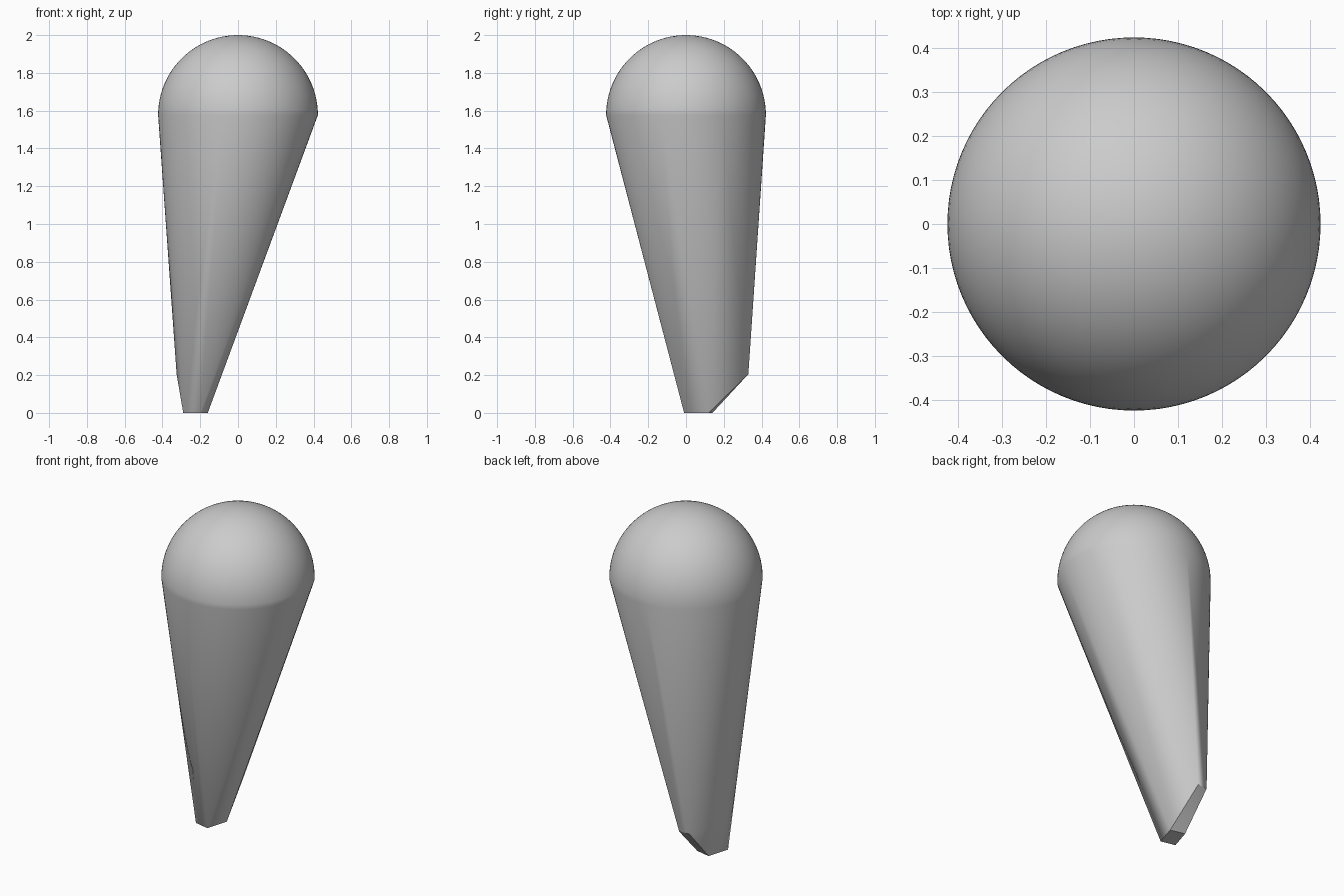
import bpy, bmesh, math

cube = bpy.data.objects.get("Cube")
if cube:
    bpy.data.objects.remove(cube, do_unlink=True)

RADIUS = 0.423
CENTRE_Z = 2 - RADIUS
SEGMENTS, RINGS = 96, 24

grey = bpy.data.materials.new("plain_grey")
grey.use_nodes = True
colour = (0.6, 0.6, 0.6, 1)
grey.diffuse_color = colour
grey.node_tree.nodes["Principled BSDF"].inputs["Base Color"].default_value = colour

bm = bmesh.new()

# Domed head: rings of a hemisphere
for ring in range(RINGS):
    lift = math.pi / 2 * ring / RINGS
    r, z = RADIUS * math.cos(lift), CENTRE_Z + RADIUS * math.sin(lift)
    for i in range(SEGMENTS):
        a = math.tau * i / SEGMENTS
        bm.verts.new((r * math.cos(a), r * math.sin(a), z))
bm.verts.new((0, 0, 2))

# Small foot on the ground, and the shoulder above its slanted back
foot = [(-0.20, -0.01), (-0.16, 0.12), (-0.25, 0.14), (-0.29, 0.01)]
shoulder = [(-0.325, 0.10), (-0.25, 0.325), (-0.185, 0.33)]
for corners, z in ((foot, 0), (shoulder, 0.205)):
    for x, y in corners:
        bm.verts.new((x, y, z))

# Tapering body: one convex skin around the head and foot
hull = bmesh.ops.convex_hull(bm, input=bm.verts[:])
loose = {v for v in hull["geom_interior"] if isinstance(v, bmesh.types.BMVert)}
bmesh.ops.delete(bm, geom=list(loose), context="VERTS")
bmesh.ops.dissolve_limit(bm, angle_limit=0.002, verts=bm.verts[:], edges=bm.edges[:])
bmesh.ops.recalc_face_normals(bm, faces=bm.faces[:])

mesh = bpy.data.meshes.new("tapered_body")
bm.to_mesh(mesh)
bm.free()
mesh.materials.append(grey)
body = bpy.data.objects.new("tapered_body", mesh)
bpy.context.collection.objects.link(body)
bpy.ops.object.select_all(action="DESELECT")
body.select_set(True)
bpy.context.view_layer.objects.active = body
bpy.ops.object.shade_smooth_by_angle(angle=math.radians(30))
